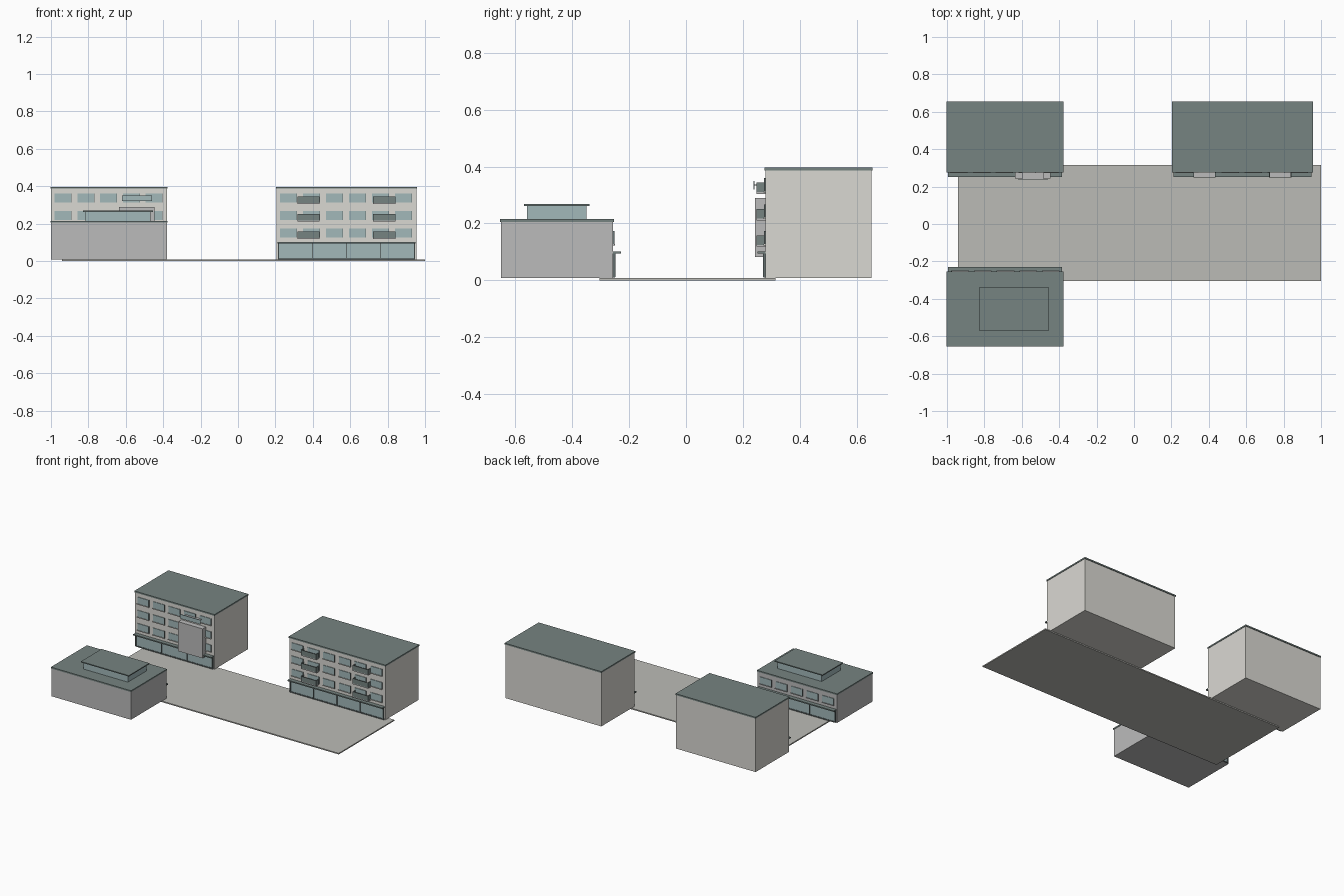
import bpy
from mathutils import Matrix

if "Cube" in bpy.data.objects:
    bpy.data.objects.remove(bpy.data.objects["Cube"])


def mat(name, c):
    m = bpy.data.materials.new(name)
    m.diffuse_color = (*c, 1)
    m.use_nodes = True
    m.node_tree.nodes["Principled BSDF"].inputs["Base Color"].default_value = m.diffuse_color
    return m


WALL = mat("wall", (0.70, 0.69, 0.65))
GREY = mat("grey_wall", (0.50, 0.50, 0.50))
ROOF = mat("roof", (0.18, 0.23, 0.22))
GLASS = mat("glass", (0.36, 0.48, 0.49))
DARK = mat("dark_trim", (0.12, 0.15, 0.15))
PAVE = mat("paving", (0.50, 0.50, 0.47))
SIDES = [(0, 3, 2, 1), (4, 5, 6, 7), (0, 1, 5, 4), (1, 2, 6, 5), (2, 3, 7, 6), (3, 0, 4, 7)]


def box(name, x, y, z, m, place=None):
    """Box from three (min, max) ranges, optionally moved by a matrix."""
    v = [(x[a], y[b], z[c]) for c in (0, 1) for a, b in ((0, 0), (1, 0), (1, 1), (0, 1))]
    me = bpy.data.meshes.new(name)
    me.from_pydata(v, [], SIDES)
    me.materials.append(m)
    ob = bpy.data.objects.new(name, me)
    bpy.context.collection.objects.link(ob)
    if place:
        ob.matrix_world = place
    return ob


def building(tag, w, d, h, cols, rows, panels, wall, place):
    """Block with its shop facade on local y = 0, running from x = 0 to w."""
    def b(name, x, y, z, m):
        return box(tag + "_" + name, x, y, z, m, place)

    b("walls", (0, w), (0, d), (0.008, h - 0.01), wall)
    b("roof", (-0.003, w + 0.003), (-0.004, d + 0.004), (h - 0.01, h), ROOF)
    # shopfront, mullions and canopy
    b("shop_glass", (0.012, w - 0.012), (-0.005, 0), (0.015, 0.094), GLASS)
    for i in range(panels + 1):
        x = 0.012 + (w - 0.024) * i / panels
        b("mullion", (x - 0.003, x + 0.003), (-0.009, 0), (0.012, 0.094), DARK)
    b("shop_base", (0.008, w - 0.008), (-0.008, 0), (0.009, 0.016), DARK)
    b("canopy", (0.005, w - 0.005), (-0.028, 0), (0.094, 0.102), ROOF)
    # window grid with sills and side frames
    pitch = (w - 0.012) / cols
    for r in range(rows):
        z = 0.127 + 0.093 * r
        for c in range(cols):
            x = 0.02 + pitch * c
            b("window", (x, x + 0.088), (-0.004, 0), (z, z + 0.047), GLASS)
            b("window_sill", (x - 0.003, x + 0.091), (-0.008, 0), (z - 0.004, z), wall)
            b("window_frame", (x + 0.088, x + 0.091), (-0.006, 0), (z, z + 0.047), DARK)


# paved square
box("plaza", (-0.94, 1.0), (-0.305, 0.315), (0, 0.008), PAVE)

# three buildings, the front one turned to face the square
building("back_left", 0.62, 0.372, 0.397, 5, 3, 3, WALL, Matrix.Translation((-1, 0.28, 0)))
building("back_right", 0.75, 0.372, 0.397, 6, 3, 4, WALL, Matrix.Translation((0.205, 0.28, 0)))
building("front_left", 0.62, 0.394, 0.215, 5, 1, 3, GREY,
         Matrix.Translation((-0.38, -0.257, 0)) @ Matrix.Rotation(3.14159265, 4, 'Z'))

# projecting bay and glass panel above it
box("bay", (-0.637, -0.447), (0.243, 0.28), (0.082, 0.29), GREY)
box("bay_panel", (-0.62, -0.46), (0.237, 0.241), (0.32, 0.35), GLASS)
box("bay_panel_bracket", (-0.60, -0.48), (0.241, 0.28), (0.333, 0.337), GREY)

# balconies: slab, front and side panels
for x in (0.317, 0.722):
    for r in range(3):
        z = 0.118 + 0.093 * r
        x2 = x + 0.12
        box("balcony_floor", (x, x2), (0.248, 0.28), (z, z + 0.006), GREY)
        box("balcony_front", (x, x2), (0.248, 0.252), (z + 0.006, z + 0.04), ROOF)
        for s in (x, x2 - 0.004):
            box("balcony_side", (s, s + 0.004), (0.252, 0.28), (z + 0.006, z + 0.04), ROOF)

# rooftop pavilion
box("pavilion_glass", (-0.815, -0.468), (-0.56, -0.35), (0.215, 0.262), GLASS)
box("pavilion_roof", (-0.828, -0.454), (-0.57, -0.34), (0.262, 0.269), ROOF)
